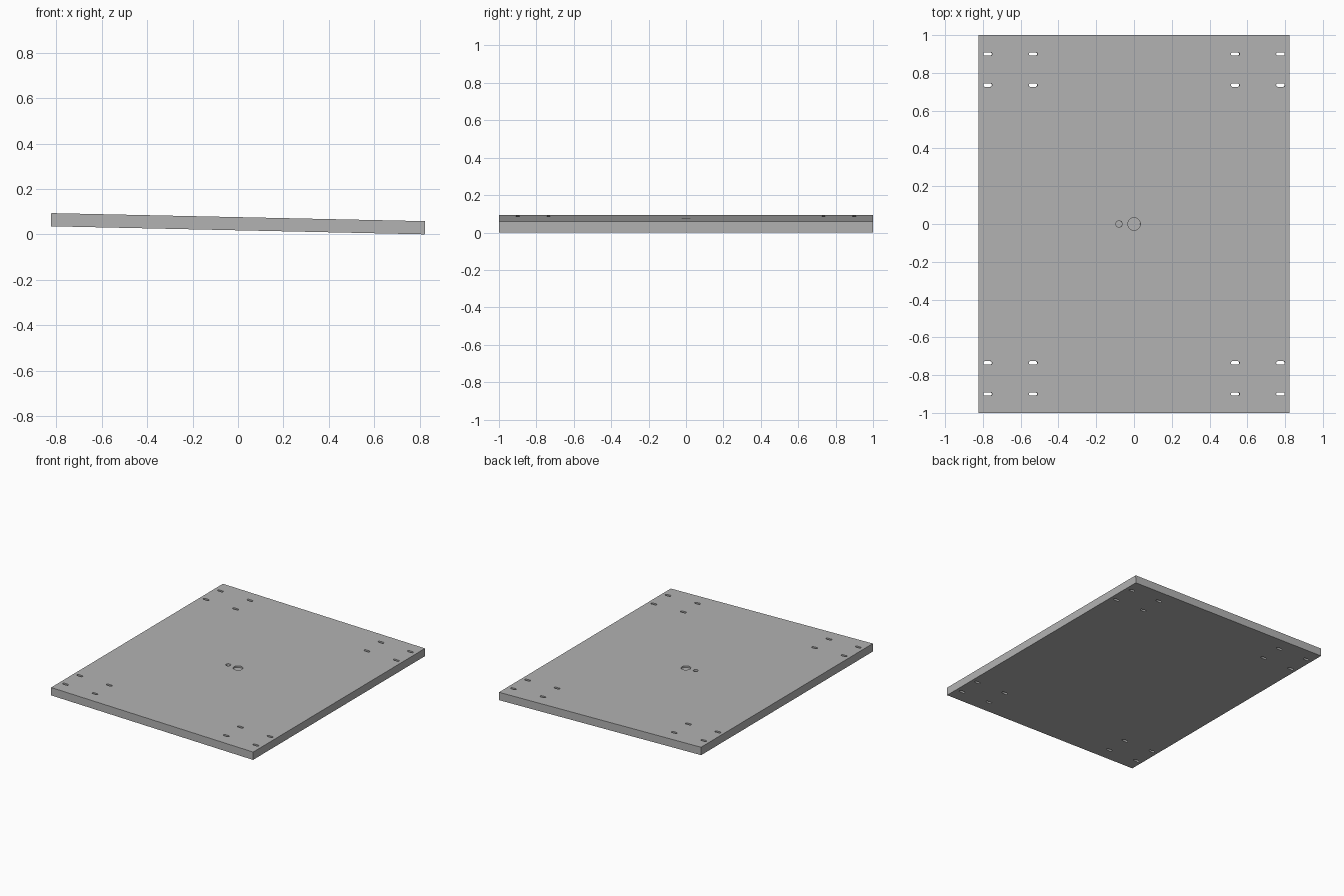
import bpy, bmesh, math
from mathutils import Vector

cube = bpy.data.objects.get("Cube")
if cube:
    bpy.data.objects.remove(cube, do_unlink=True)

WIDTH, LENGTH, THICK = 1.647, 2.0, 0.058
TILT = 0.0215
TOP = THICK / 2

grey = bpy.data.materials.new("board grey")
colour = (0.45, 0.45, 0.45, 1)
grey.diffuse_color = colour
grey.use_nodes = True
grey.node_tree.nodes["Principled BSDF"].inputs["Base Color"].default_value = colour


def make_object(name, bm):
    bmesh.ops.recalc_face_normals(bm, faces=bm.faces)
    mesh = bpy.data.meshes.new(name)
    bm.to_mesh(mesh)
    bm.free()
    mesh.materials.append(grey)
    obj = bpy.data.objects.new(name, mesh)
    bpy.context.collection.objects.link(obj)
    return obj


def add_prism(bm, x, y, radius, half_straight, bottom, top, sides):
    """Upright round or stadium-shaped prism, stretched along x."""
    outline = []
    for end in (1, -1):
        for i in range(sides + 1):
            a = math.pi * (i / sides - 0.5) + (0 if end == 1 else math.pi)
            if half_straight == 0 and i == sides:
                continue
            outline.append((x + end * half_straight + radius * math.cos(a),
                            y + radius * math.sin(a)))
    face = bm.faces.new([bm.verts.new((px, py, bottom)) for px, py in outline])
    new = bmesh.ops.extrude_face_region(bm, geom=[face])["geom"]
    verts = [v for v in new if isinstance(v, bmesh.types.BMVert)]
    bmesh.ops.translate(bm, verts=verts, vec=Vector((0, 0, top - bottom)))


# Board
bm = bmesh.new()
bmesh.ops.create_cube(bm, size=1)
bmesh.ops.scale(bm, verts=bm.verts, vec=(WIDTH, LENGTH, THICK))
board = make_object("board", bm)

# Through slots in the four corners, and two blind holes at the middle
bm = bmesh.new()
for x in (-0.775, -0.535, 0.535, 0.775):
    for y in (-0.9, -0.735, 0.735, 0.9):
        add_prism(bm, x, y, 0.009, 0.014, -0.1, 0.1, 6)
add_prism(bm, 0, 0, 0.033, 0, TOP - 0.012, 0.1, 16)
add_prism(bm, -0.08, 0, 0.017, 0, TOP - 0.04, 0.1, 12)
cutter = make_object("hole_cutter", bm)
cutter.hide_render = True

# Cut the holes and drop the cutter
cut = board.modifiers.new("holes", "BOOLEAN")
cut.operation = "DIFFERENCE"
cut.solver = "EXACT"
cut.object = cutter
bpy.context.view_layer.objects.active = board
board.select_set(True)
bpy.ops.object.modifier_apply(modifier=cut.name)
bpy.data.objects.remove(cutter, do_unlink=True)

# Smooth hole walls, sharp edges elsewhere
bpy.ops.object.shade_smooth_by_angle(angle=math.radians(35))

# Tilt so that the +x edge rests on the ground
board.rotation_euler.y = TILT
board.location.z = (WIDTH * math.sin(TILT) + THICK * math.cos(TILT)) / 2
